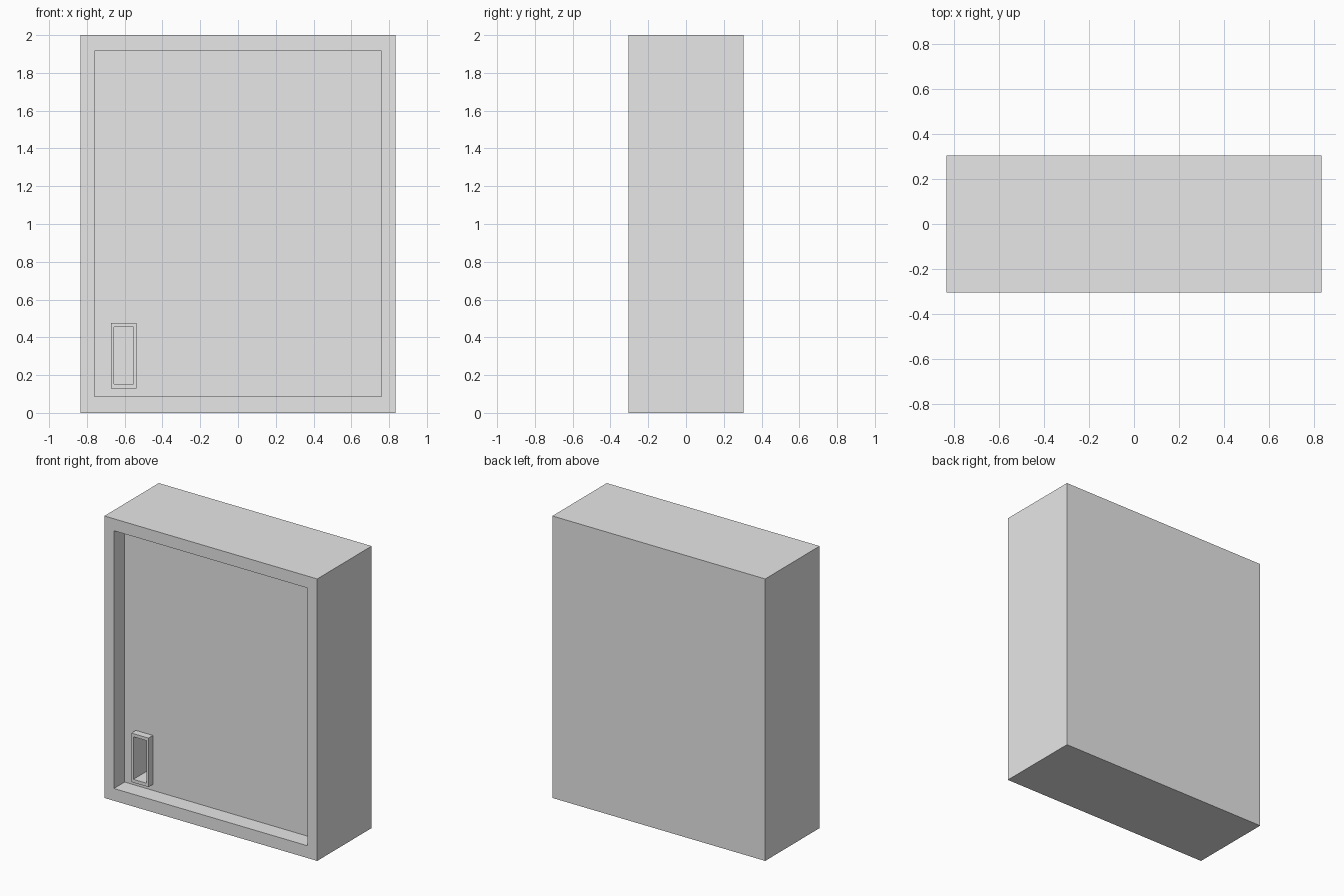
import bpy
import bmesh
from mathutils import Vector

if "Cube" in bpy.data.objects:
    bpy.data.objects.remove(bpy.data.objects["Cube"], do_unlink=True)

grey = bpy.data.materials.new("light grey")
grey.use_nodes = True
grey.diffuse_color = (0.8, 0.8, 0.8, 1)
grey.node_tree.nodes["Principled BSDF"].inputs["Base Color"].default_value = grey.diffuse_color

WIDTH, DEPTH, HEIGHT = 1.67, 0.61, 2.0
FRONT = -DEPTH / 2
PANEL = FRONT + 0.12        # recessed door panel
GRIP = FRONT + 0.07         # front of the handle rim
POCKET = GRIP + 0.2         # bottom of the handle pocket


def ring(bm, x0, x1, z0, z1, y):
    """Rectangular loop of vertices facing the front."""
    return [bm.verts.new(Vector(p)) for p in
            ((x0, y, z0), (x1, y, z0), (x1, y, z1), (x0, y, z1))]


def bridge(bm, a, b):
    """Join two rectangular loops with four flat faces."""
    for i in range(4):
        j = (i + 1) % 4
        bm.faces.new((a[i], a[j], b[j], b[i]))


def loft(name, sections, cap_first=True, cap_last=True):
    """Solid or shell lofted through a series of rectangles."""
    bm = bmesh.new()
    loops = [ring(bm, *s) for s in sections]
    for a, b in zip(loops, loops[1:]):
        bridge(bm, a, b)
    if cap_first:
        bm.faces.new(loops[0])
    if cap_last:
        bm.faces.new(loops[-1])
    bmesh.ops.recalc_face_normals(bm, faces=bm.faces)
    mesh = bpy.data.meshes.new(name)
    bm.to_mesh(mesh)
    bm.free()
    mesh.materials.append(grey)
    obj = bpy.data.objects.new(name, mesh)
    bpy.context.collection.objects.link(obj)
    return obj


# Cabinet: outer box, front frame and recessed panel
outer = (-WIDTH / 2, WIDTH / 2, 0, HEIGHT)
recess = (-0.76, 0.76, 0.087, 1.915)
cabinet = loft("cabinet", [(*outer, -FRONT), (*outer, FRONT),
                           (*recess, FRONT), (*recess, PANEL)])

# Handle: raised rim around a deep pocket
rim = (-0.672, -0.538, 0.13, 0.477)
hole = (-0.656, -0.554, 0.153, 0.455)
handle = loft("handle", [(*rim, POCKET + 0.02), (*rim, GRIP),
                         (*hole, GRIP), (*hole, POCKET)])

# Opening in the panel behind the handle
cutter = loft("handle_cutter", [(*hole, GRIP - 0.02), (*hole, POCKET)])
cutter.hide_render = True
cutter.hide_viewport = True
cut = cabinet.modifiers.new("handle_opening", 'BOOLEAN')
cut.operation = 'DIFFERENCE'
cut.solver = 'EXACT'
cut.object = cutter
